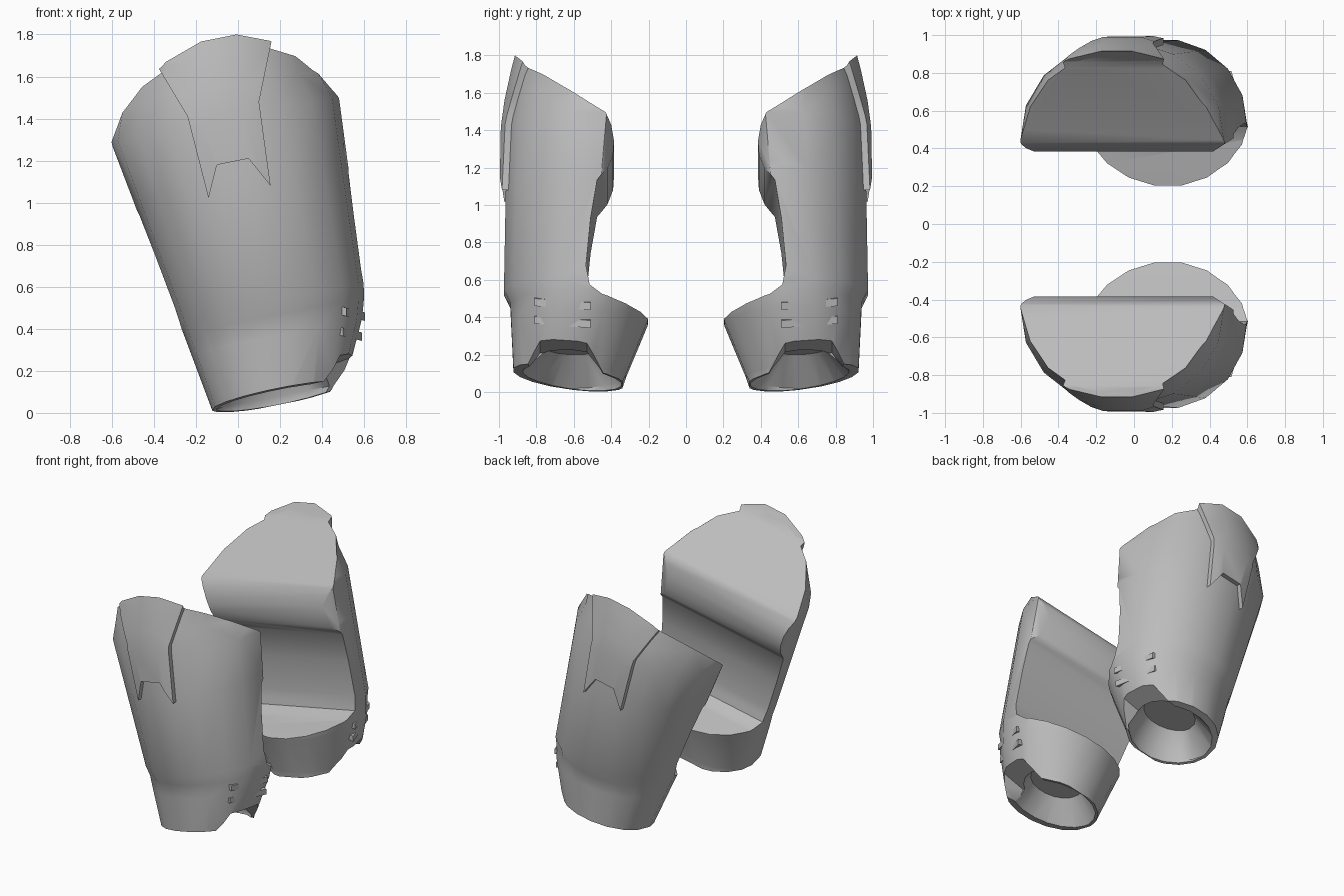
import bpy, bmesh, math
from mathutils import Vector

if "Cube" in bpy.data.objects:
    bpy.data.objects.remove(bpy.data.objects["Cube"], do_unlink=True)

SLOPE = 0.2   # every cross-section rises towards +x
SIDES = 18

grey = bpy.data.materials.new("armour_grey")
grey.use_nodes = True
grey.diffuse_color = (0.5, 0.5, 0.5, 1)
grey.node_tree.nodes["Principled BSDF"].inputs["Base Color"].default_value = (0.5, 0.5, 0.5, 1)


def make(name, bm):
    bmesh.ops.recalc_face_normals(bm, faces=bm.faces)
    mesh = bpy.data.meshes.new(name)
    bm.to_mesh(mesh)
    bm.free()
    mesh.materials.append(grey)
    obj = bpy.data.objects.new(name, mesh)
    bpy.context.collection.objects.link(obj)
    return obj


def skin(name, loops):
    """Closed solid through a list of equal point loops."""
    bm = bmesh.new()
    rows = [[bm.verts.new(p) for p in loop] for loop in loops]
    n = len(rows[0])
    for a, b in zip(rows, rows[1:]):
        for i in range(n):
            j = (i + 1) % n
            bm.faces.new((a[i], a[j], b[j], b[i]))
    bm.faces.new(rows[0])
    bm.faces.new(rows[-1])
    return make(name, bm)


def ring(z, left, right, yc, front, back, grow=0.0):
    """Rounded cross-section, fuller at the front than at the back."""
    cx, rx = (left + right) / 2, (right - left) / 2 + grow
    pts = []
    for i in range(SIDES):
        a = 2 * math.pi * i / SIDES
        s = math.sin(a)
        depth, power = (yc - front, 0.9) if s < 0 else (back - yc, 1.08)
        x = cx + rx * math.cos(a)
        y = yc + math.copysign(abs(s) ** power, s) * (depth + grow)
        pts.append((x, y, z + SLOPE * x))
    return pts


def prism(name, poly, lo, hi, place):
    return skin(name, [[place(u, v, t) for u, v in poly] for t in (lo, hi)])


def side_on(u, v, t):
    return (t, u, v + SLOPE * t)


def combine(obj, cutter, how):
    mod = obj.modifiers.new("cut", 'BOOLEAN')
    mod.object, mod.operation, mod.solver = cutter, how, 'EXACT'
    bpy.context.view_layer.objects.active = obj
    bpy.ops.object.modifier_apply(modifier="cut")
    bpy.data.objects.remove(cutter, do_unlink=True)


def finish(obj):
    bpy.ops.object.select_all(action='DESELECT')
    obj.select_set(True)
    bpy.context.view_layer.objects.active = obj
    bpy.ops.object.shade_smooth_by_angle(angle=math.radians(42))
    # matching half on the other side
    mod = obj.modifiers.new("mirror", 'MIRROR')
    mod.use_axis = (False, True, False)
    mod.use_mirror_merge = False


# height, left edge, right edge, centre y, front y, back y
SECTIONS = [(-0.15, -0.06, 0.46, -0.6, -0.92, -0.33), (0.04, -0.124, 0.51, -0.6, -0.925, -0.32),
            (0.33, -0.225, 0.59, -0.55, -0.94, -0.2), (0.43, -0.26, 0.6, -0.52, -0.945, -0.18),
            (0.50, -0.285, 0.6, -0.5, -0.98, -0.2), (1.1, -0.495, 0.52, -0.45, -0.97, -0.2),
            (1.41, -0.605, 0.48, -0.42, -0.965, -0.2), (1.56, -0.575, 0.4, -0.42, -0.945, -0.2),
            (1.72, -0.56, 0.37, -0.42, -0.91, -0.2), (1.95, -0.5, 0.33, -0.42, -0.85, -0.2)]

# side profile: bottom, cuff, hollowed inner panel, ridge, sloped top
PROFILE = [(-1.2, 0.09), (-0.93, 0.08), (-0.34, 0.0), (-0.2, 0.34), (-0.27, 0.36),
           (-0.45, 0.41), (-0.515, 0.455), (-0.535, 0.56), (-0.51, 0.82), (-0.475, 1.03),
           (-0.42, 1.1), (-0.39, 1.18), (-0.385, 1.26), (-0.4, 1.34), (-0.43, 1.4),
           (-0.5, 1.45), (-0.86, 1.715), (-0.92, 1.81), (-1.2, 1.79)]


def profile_block():
    return prism("profile_block", PROFILE, -1.2, 1.2, side_on)


# main shell with its closed cuff
shell = skin("shell", [ring(*s) for s in SECTIONS])
combine(shell, profile_block(), 'INTERSECT')

# shallow dished underside
dish = skin("dish", [ring(*SECTIONS[0], grow=-0.02), ring(*SECTIONS[1], grow=-0.02),
                     ring(0.2, -0.18, 0.55, -0.58, -0.93, -0.26, grow=-0.18)])
combine(shell, dish, 'DIFFERENCE')

# notch in the outer side of the cuff
NOTCH = [(-0.98, -0.1), (-0.93, 0.09), (-0.78, 0.31), (-0.53, 0.28), (-0.36, 0.04), (-0.34, -0.1)]
notch = skin("notch", [[(x, y, z - drop) for y, z in NOTCH]
                       for x, drop in ((0.32, 0.1), (0.58, 0.0), (0.9, 0.0))])
combine(shell, notch, 'DIFFERENCE')

# chamfered rim along the inner panel
chamfer = prism("chamfer", [(0.42, -0.385), (0.66, -0.54), (0.66, -0.2), (0.42, -0.2)],
                0.6, 1.7, lambda u, v, t: (u, v, t))
combine(shell, chamfer, 'DIFFERENCE')
finish(shell)

# raised forked plate on the outer face
plate = skin("forked_plate", [ring(*s, grow=0.033) for s in SECTIONS])
combine(plate, profile_block(), 'INTERSECT')
FORK = [(-0.39, 1.66), (-0.24, 1.41), (-0.14, 1.02), (-0.1, 1.18), (0.05, 1.21),
        (0.155, 1.08), (0.1, 1.48), (0.16, 1.77), (0.16, 2.0), (-0.39, 2.0)]
fork = prism("fork", FORK, -1.2, -0.82, lambda u, v, t: (u, t, v))
combine(plate, fork, 'INTERSECT')
finish(plate)

# two slats lying along the side of the cuff
for i, (x, z) in enumerate([(0.535, 0.475), (0.52, 0.38)]):
    bm = bmesh.new()
    bmesh.ops.create_cube(bm, size=1)
    bmesh.ops.scale(bm, vec=(0.05, 0.3, 0.04), verts=bm.verts)
    for v in bm.verts:
        v.co.x += 0.3 * v.co.y
        v.co.z -= 0.25 * v.co.x
    bmesh.ops.translate(bm, vec=Vector((x, -0.66, z)), verts=bm.verts)
    finish(make(f"cuff_slat_{i + 1}", bm))
